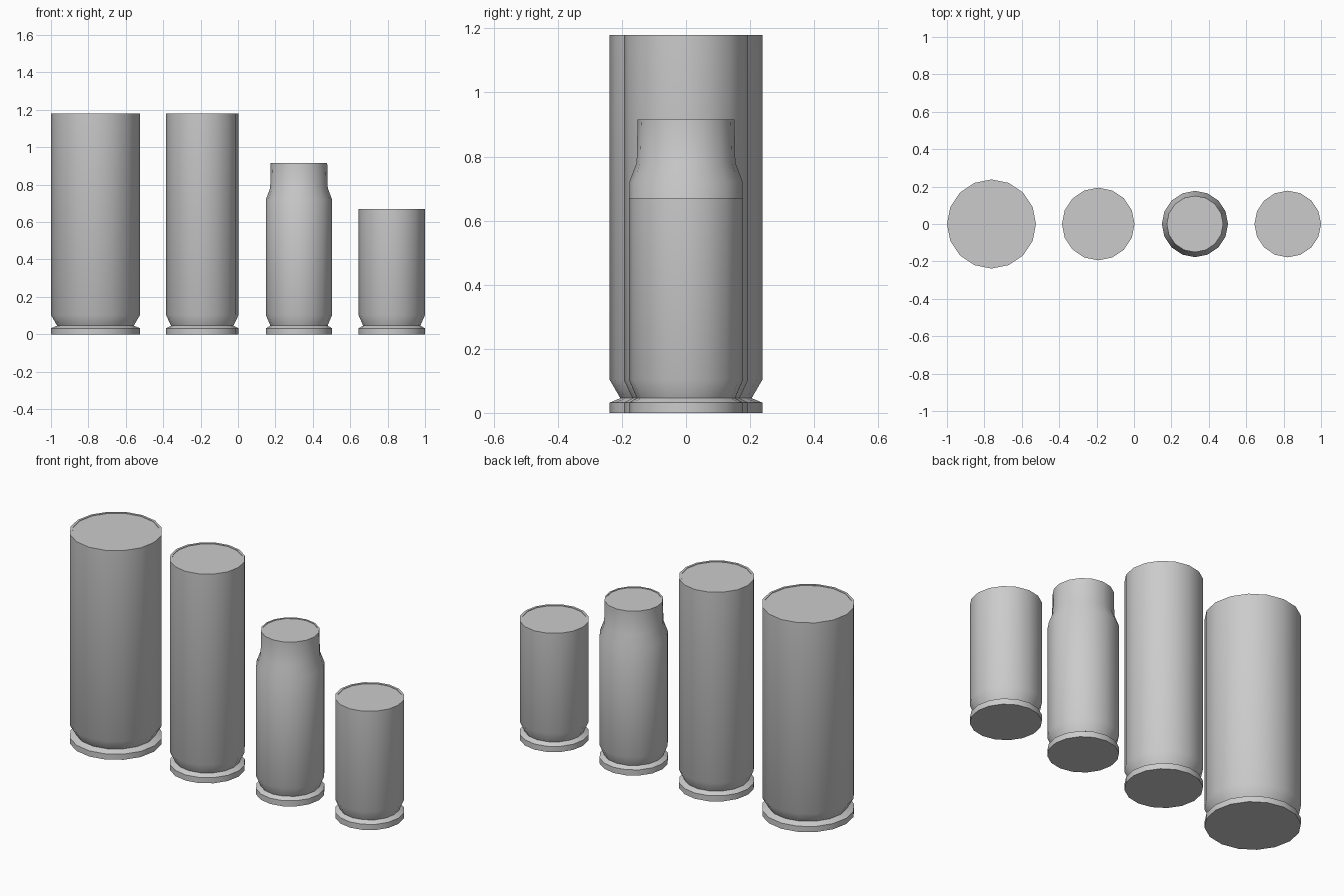
import bpy, bmesh, math

if "Cube" in bpy.data.objects:
    bpy.data.objects.remove(bpy.data.objects["Cube"])

SIDES = 16


def casing(name, x, r, height, groove, neck=None, wall=0.013):
    """Revolve a stepped casing profile around a vertical axis at x."""
    # rim, extractor groove, tapered base, body
    profile = [(r, 0), (r, 0.032), (groove, 0.046), (r, 0.103)]
    top = r
    # optional shoulder and neck
    if neck:
        profile += [(r, 0.72), (neck + 0.003, 0.782)]
        top = neck
    # lip and very slightly recessed mouth
    profile += [(top, height), (top - wall, height), (top - wall, height - 0.003)]

    bm = bmesh.new()
    rings = []
    for rad, z in profile:
        rings.append([bm.verts.new((rad * math.cos(2 * math.pi * i / SIDES),
                                    rad * math.sin(2 * math.pi * i / SIDES), z))
                      for i in range(SIDES)])
    for a, b in zip(rings, rings[1:]):
        for i in range(SIDES):
            j = (i + 1) % SIDES
            bm.faces.new((a[i], a[j], b[j], b[i]))
    bm.faces.new(rings[0][::-1])
    bm.faces.new(rings[-1])
    bmesh.ops.recalc_face_normals(bm, faces=bm.faces)

    mesh = bpy.data.meshes.new(name)
    bm.to_mesh(mesh)
    bm.free()
    obj = bpy.data.objects.new(name, mesh)
    obj.location.x = x
    bpy.context.collection.objects.link(obj)
    bpy.ops.object.select_all(action='DESELECT')
    obj.select_set(True)
    bpy.context.view_layer.objects.active = obj
    bpy.ops.object.shade_smooth_by_angle(angle=math.radians(35))
    return obj


casing("large_casing", -0.762, 0.238, 1.18, 0.205)
casing("long_casing", -0.191, 0.194, 1.18, 0.167)
casing("bottleneck_casing", 0.326, 0.177, 0.915, 0.153, neck=0.151, wall=0.009)
casing("short_casing", 0.822, 0.178, 0.67, 0.153)
